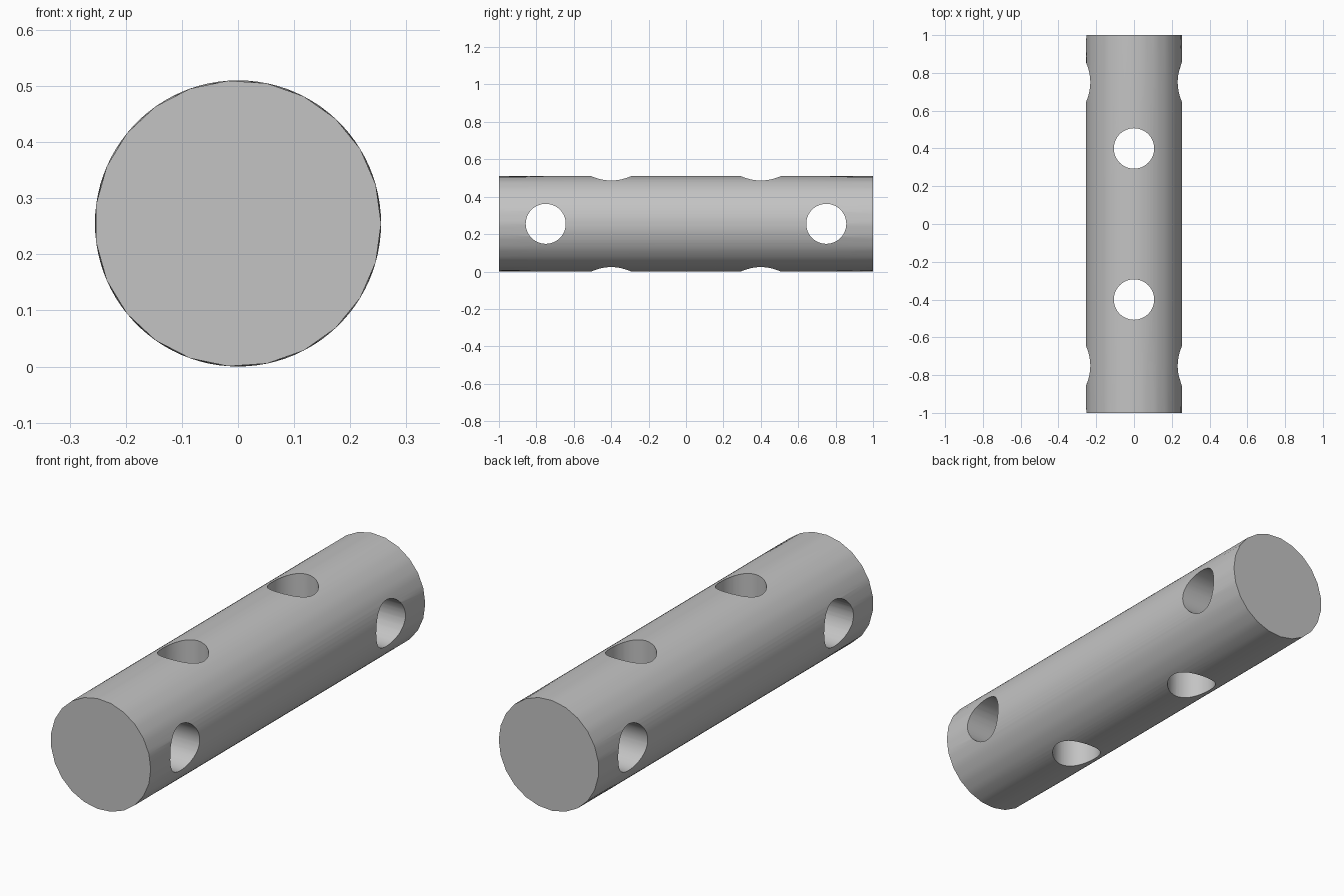
import bpy, bmesh, math

if "Cube" in bpy.data.objects:
    bpy.data.objects.remove(bpy.data.objects["Cube"])

RADIUS = 0.255
SIDES = 23            # corners of the end faces
SUB = 4               # finer steps per side along the body
HOLE_RADIUS = 0.107

grey = bpy.data.materials.new("plain grey")
grey.use_nodes = True
colour = (0.55, 0.55, 0.55, 1)
grey.diffuse_color = colour
grey.node_tree.nodes["Principled BSDF"].inputs["Base Color"].default_value = colour


def ring(bm, y, faceted):
    """Closed ring around the y axis, optionally flattened to the end polygon."""
    step = 2 * math.pi / SIDES
    verts = []
    for i in range(SIDES * SUB):
        a = i * step / SUB
        r = RADIUS
        if faceted:
            r *= math.cos(step / 2) / math.cos(a % step - step / 2)
        verts.append(bm.verts.new((r * math.cos(a), y, RADIUS + r * math.sin(a))))
    return verts


# Rod body: polygonal ends blending into a round barrel
bm = bmesh.new()
rings = [ring(bm, y, abs(y) == 1) for y in (-1, -0.75, 0.75, 1)]
count = SIDES * SUB
for a, b in zip(rings, rings[1:]):
    for i in range(count):
        j = (i + 1) % count
        bm.faces.new((a[i], a[j], b[j], b[i]))
bm.faces.new(rings[0])
bm.faces.new(rings[-1])
bmesh.ops.recalc_face_normals(bm, faces=bm.faces)
mesh = bpy.data.meshes.new("drilled_rod")
bm.to_mesh(mesh)
bm.free()
mesh.materials.append(grey)
rod = bpy.data.objects.new("drilled_rod", mesh)
bpy.context.collection.objects.link(rod)


def drill(y, rotation):
    """Cut one through hole across the rod."""
    bpy.ops.mesh.primitive_cylinder_add(vertices=48, radius=HOLE_RADIUS, depth=1,
                                        location=(0, y, RADIUS), rotation=rotation)
    cutter = bpy.context.object
    cutter.name = "hole_cutter"
    cutter.hide_render = True
    cutter.data.materials.append(grey)
    cut = rod.modifiers.new("hole", "BOOLEAN")
    cut.operation = "DIFFERENCE"
    cut.solver = "EXACT"
    cut.object = cutter
    bpy.ops.object.select_all(action="DESELECT")
    bpy.context.view_layer.objects.active = rod
    rod.select_set(True)
    bpy.ops.object.modifier_apply(modifier=cut.name)
    bpy.data.objects.remove(cutter)


# Outer holes run sideways, inner holes run vertically
for side in (-1, 1):
    drill(0.75 * side, (0, math.pi / 2, 0))
    drill(0.4 * side, (0, 0, 0))

bpy.ops.object.shade_smooth_by_angle(angle=math.radians(30))
